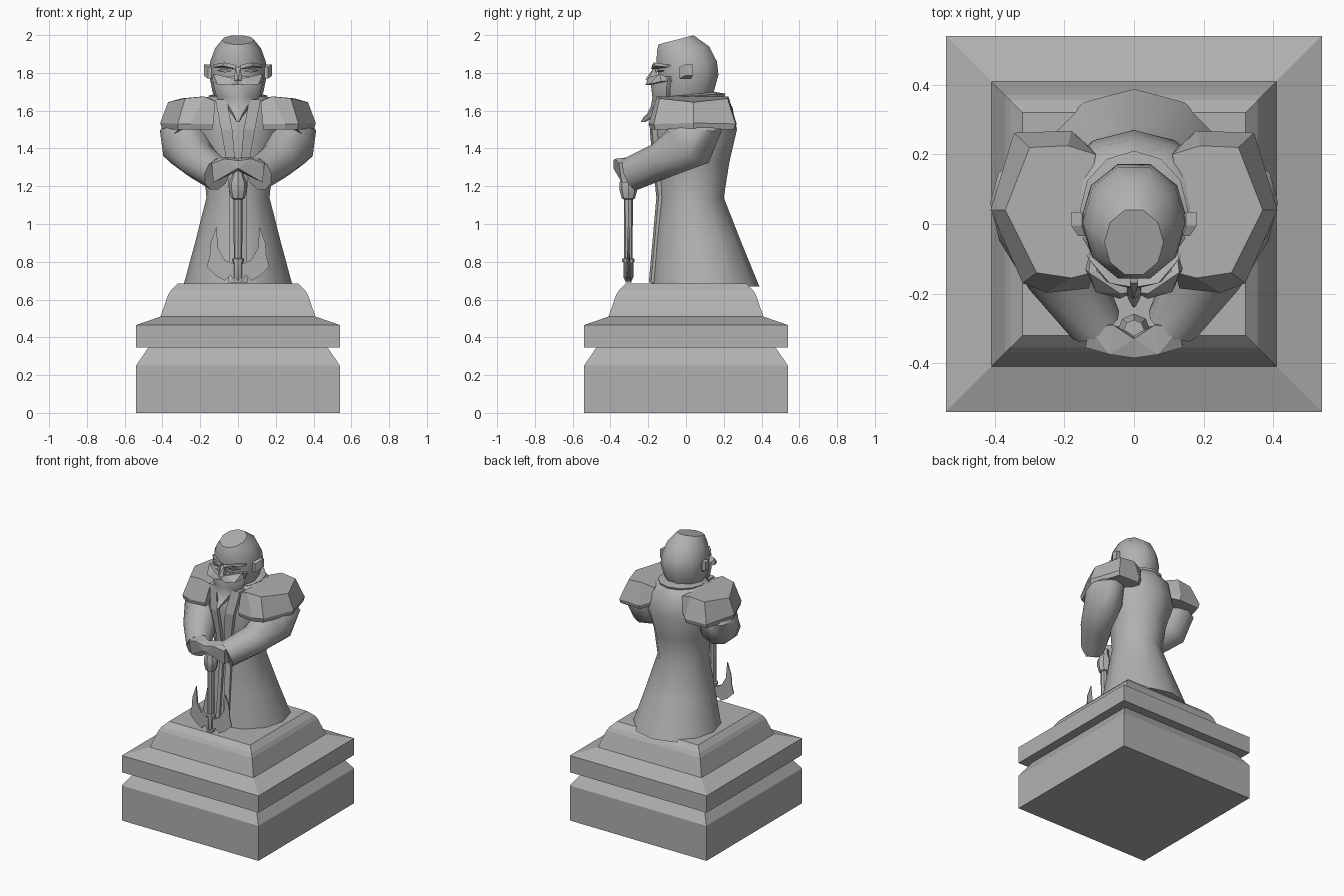
import bpy, bmesh, math
from mathutils import Vector

# Dark grey stone
stone = bpy.data.materials.new("stone")
stone.diffuse_color = (.44, .44, .44, 1)

def finish(name, bm, angle=None, mirror=False):
    bmesh.ops.recalc_face_normals(bm, faces=bm.faces)
    me = bpy.data.meshes.new(name)
    bm.to_mesh(me)
    bm.free()
    me.materials.append(stone)
    ob = bpy.data.objects.new(name, me)
    bpy.context.collection.objects.link(ob)
    if angle:
        bpy.ops.object.select_all(action='DESELECT')
        ob.select_set(True)
        bpy.context.view_layer.objects.active = ob
        bpy.ops.object.shade_smooth_by_angle(angle=math.radians(angle))
    if mirror:
        ob.modifiers.new("Mirror", 'MIRROR')
    return ob

def loft(name, rings, angle=None, mirror=False):
    bm = bmesh.new()
    vs = [[bm.verts.new(p) for p in r] for r in rings]
    n = len(vs[0])
    for a, b in zip(vs, vs[1:]):
        for i in range(n):
            bm.faces.new((a[i], a[(i + 1) % n], b[(i + 1) % n], b[i]))
    bm.faces.new(vs[0])
    bm.faces.new(vs[-1])
    return finish(name, bm, angle, mirror)

def hull(name, pts, mirror=False):
    bm = bmesh.new()
    for p in pts:
        bm.verts.new(p)
    bmesh.ops.convex_hull(bm, input=bm.verts)
    return finish(name, bm, None, mirror)

def box(x0, x1, y0, y1, z0, z1):
    return [(x, y, z) for x in (x0, x1) for y in (y0, y1) for z in (z0, z1)]

def oval(w, yf, yb, z, n=12, tilt=0.0):
    """Closed section; tilt raises the back and lowers the front."""
    c, h = (yf + yb) / 2, (yb - yf) / 2
    return [(w * math.cos(2 * math.pi * i / n), c + h * math.sin(2 * math.pi * i / n),
             z + tilt * math.sin(2 * math.pi * i / n)) for i in range(n)]

def square(h, z):
    return [(-h, -h, z), (h, -h, z), (h, h, z), (-h, h, z)]

# Stepped plinth
loft("plinth", [square(h, z) for h, z in
     [(.54, 0), (.54, .25), (.475, .345), (.54, .345), (.54, .465),
      (.41, .51), (.37, .625), (.355, .65), (.32, .685)]])

# Robe and torso
loft("robe", [oval(*r) for r in
     [(.29, -.185, .388, .67), (.225, -.165, .29, .91), (.167, -.14, .2, 1.14),
      (.185, -.155, .23, 1.33), (.235, -.175, .27, 1.5), (.22, -.15, .245, 1.62),
      (.15, -.12, .2, 1.68)]], 50)

# Collar
loft("collar", [oval(.15, -.12, .19, 1.64), oval(.155, -.13, .21, 1.68, 12, .01),
                oval(.11, -.1, .15, 1.69, 12, .01)], 30)

# Front lapels running from neck to hem
sections = [(.015, .05, -.185, .69), (.01, .045, -.145, 1.14), (.015, .06, -.165, 1.33),
            (.03, .09, -.18, 1.5), (.06, .12, -.15, 1.66)]
loft("lapel", [[(a, y - .012, z), (b, y, z), (b, y + .06, z), (a, y + .06, z)]
               for a, b, y, z in sections], None, True)

# Head with tilted flat crown
loft("head", [oval(w, f, b, z, 10, t) for w, f, b, z, t in
     [(.1, -.12, .12, 1.62, 0), (.135, -.15, .155, 1.7, 0), (.153, -.155, .18, 1.79, 0),
      (.147, -.165, .172, 1.86, 0), (.122, -.16, .13, 1.93, .01), (.085, -.15, .045, 1.975, .025)]], 45)

# Face: ears, brows, eyes, nose, moustache
hull("ear", box(.14, .16, -.035, .025, 1.77, 1.83) + box(.15, .18, -.005, .035, 1.785, 1.845), True)
hull("brow", [(.01, -.185, 1.82), (.01, -.18, 1.84), (.07, -.17, 1.855), (.13, -.1, 1.845),
              (.13, -.1, 1.83), (.01, -.13, 1.82), (.08, -.165, 1.838), (.12, -.07, 1.84)], True)
hull("eye", [(.03, -.165, 1.81), (.07, -.165, 1.82), (.11, -.135, 1.815), (.07, -.16, 1.802),
             (.04, -.13, 1.81), (.1, -.11, 1.81)], True)
hull("nose", [(-.012, -.17, 1.83), (.012, -.17, 1.83), (-.022, -.2, 1.76), (.022, -.2, 1.76),
              (0, -.215, 1.765), (-.02, -.14, 1.76), (.02, -.14, 1.76)])
hull("moustache", [(0, -.195, 1.765), (.04, -.2, 1.775), (.13, -.14, 1.795), (.14, -.13, 1.755),
                   (.11, -.195, 1.74), (.04, -.215, 1.735), (0, -.195, 1.735), (0, -.12, 1.75),
                   (.12, -.06, 1.76)], True)

# Beard tapering to a forward tip
loft("beard", [oval(*r, 8) for r in
     [(.135, -.165, -.02, 1.78), (.128, -.185, -.02, 1.73), (.113, -.178, -.03, 1.67),
      (.07, -.185, -.08, 1.625), (.035, -.205, -.12, 1.585), (.022, -.225, -.17, 1.565),
      (.008, -.24, -.215, 1.54)]], 45)

# Faceted shoulder plates
top = [(.11, .20, 1.65), (.19, .225, 1.675), (.3, .22, 1.665), (.37, .04, 1.645),
       (.28, -.14, 1.665), (.18, -.155, 1.675), (.12, -.14, 1.65), (.14, .04, 1.665)]
rim = [(.12, .215, 1.55), (.18, .268, 1.53), (.345, .262, 1.53), (.412, .04, 1.535),
       (.32, -.17, 1.53), (.25, -.198, 1.53), (.13, -.185, 1.53), (.14, .04, 1.53)]
lip = [(.24 + (x - .24) * .95, .04 + (y - .04) * .96, z - .03) for x, y, z in rim]
loft("shoulder_plate", [top, rim, lip], None, True)

# Wide sleeves
path = [((.24, .05, 1.58), .09, .11), ((.272, .03, 1.5), .13, .17), ((.276, .02, 1.42), .13, .14),
        ((.208, -.13, 1.335), .11, .098), ((.11, -.29, 1.265), .078, .092)]
pts = [Vector(p[0]) for p in path]
side = Vector((-.857, .515, 0))
rings = []
for i, (p, ra, rb) in enumerate(path):
    t = (pts[min(i + 1, 4)] - pts[max(i - 1, 0)]).normalized()
    up = t.cross(side).normalized()
    rings.append([pts[i] + side * ra * math.cos(k * math.pi / 5) + up * rb * math.sin(k * math.pi / 5)
                  for k in range(10)])
loft("sleeve", rings, 45, True)

# Hands folded over the pommel
hull("hand", [(.14, -.355, 1.32), (.13, -.30, 1.345), (.13, -.34, 1.22), (.13, -.27, 1.22),
              (.07, -.375, 1.345), (.06, -.29, 1.355), (0, -.385, 1.335), (0, -.33, 1.35),
              (0, -.385, 1.295), (0, -.32, 1.28)], True)

# Axe haft with pommel and lower collar
loft("axe_haft", [oval(r, -.305 - r, -.305 + r, z, 8) for r, z in
     [(.012, .69), (.027, .72), (.027, .8), (.033, .8), (.033, .815), (.022, .82), (.024, 1.13),
      (.035, 1.135), (.047, 1.18), (.047, 1.22), (.03, 1.26), (.03, 1.3)]], 30)

# Crescent axe blade, thick at the haft and thin at the edge
outline = [(0, .79), (.025, .79), (.07, .81), (.105, .87), (.115, .985), (.145, .9), (.15, .83),
           (.165, .775), (.115, .725), (.07, .7), (.04, .73), (.015, .69), (0, .69)]
loft("axe_blade", [[(x, -.305 + s * max(.003, .016 - .1 * x), z) for x, z in outline]
                   for s in (-1, 1)], None, True)
